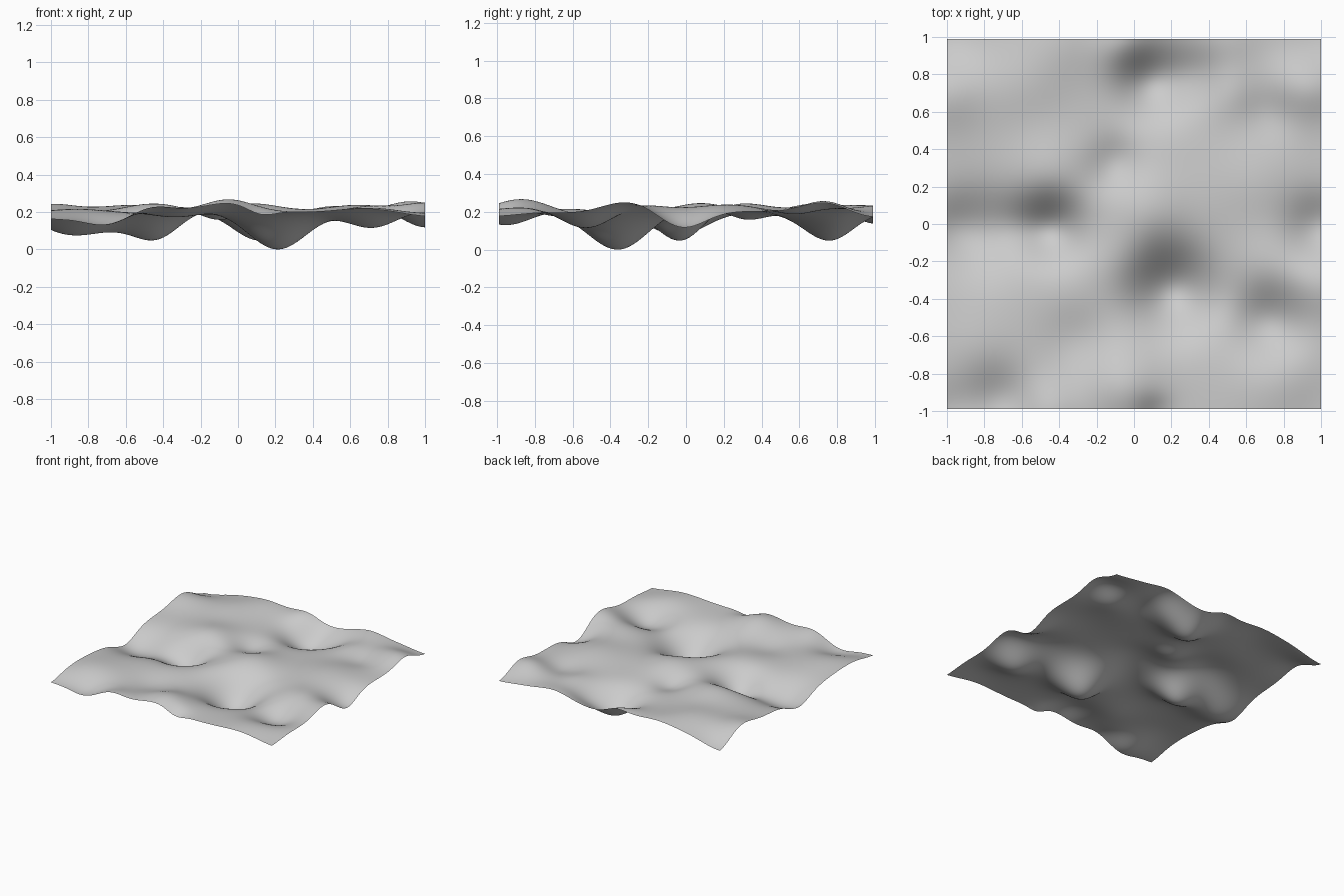
import bpy
import bmesh
from math import exp

cube = bpy.data.objects.get("Cube")
if cube:
    bpy.data.objects.remove(cube, do_unlink=True)

HALF_WIDTH, HALF_DEPTH, LEVEL = 1.0, 0.99, 0.2

# Hollows: x, y, depth, radius
hollows = [
    (.21, -.36, .2, .22), (-.44, -.03, .145, .17), (-.62, -.01, .03, .15),
    (-.84, -.05, .11, .22), (-1, -.02, .03, .15), (.1, .76, .15, .19),
    (.33, .8, .04, .15), (.72, -.53, .095, .19), (1, -.02, .09, .17),
    (-.1, .32, .05, .14), (-.72, -.95, .07, .18), (-.32, -.63, .03, .18),
    (.72, .6, .03, .15), (1, 1, .03, .2), (-1, 1, .07, .22),
    (-1, -1, .03, .15), (1, -1, .03, .25), (.12, -1.03, .04, .1),
]

# Hills: x, y, height, radius
hills = [
    (-.05, -.87, .07, .2), (-.45, -1, .035, .15), (.75, -.85, .035, .25),
    (1, -.32, .055, .2), (.87, .73, .05, .18), (1, .74, .025, .15),
    (-1, .72, .055, .2), (-.6, .74, .035, .22), (-.4, .97, .03, .2),
    (-.05, .95, .05, .15), (.5, 1, .035, .18), (-.45, .28, .05, .22),
    (.08, .07, .05, .22), (.65, .22, .04, .25), (.72, -.22, .035, .2),
    (-.07, -.2, .02, .18), (-.85, -.65, .02, .2), (-.3, -.35, .01, .2),
    (.52, .7, .025, .15),
]


def swell(bumps, x, y):
    """Sum of smooth round bumps at one point of the ground."""
    return sum(size * exp(-((x - cx) ** 2 + (y - cy) ** 2) / radius ** 2)
               for cx, cy, size, radius in bumps)


def make_material(name, colour):
    material = bpy.data.materials.new(name)
    material.use_nodes = True
    material.diffuse_color = colour
    shader = next(node for node in material.node_tree.nodes
                  if node.type == "BSDF_PRINCIPLED")
    shader.inputs["Base Color"].default_value = colour
    return material


# Rolling ground sheet
mesh = bpy.data.meshes.new("ground_sheet")
bm = bmesh.new()
bmesh.ops.create_grid(bm, x_segments=100, y_segments=100, size=1)
for vert in bm.verts:
    x, y = vert.co.x * HALF_WIDTH, vert.co.y * HALF_DEPTH
    vert.co = (x, y, LEVEL + swell(hills, x, y) - swell(hollows, x, y))

# Rest the lowest hollow on the floor
lowest = min(vert.co.z for vert in bm.verts)
for vert in bm.verts:
    vert.co.z -= lowest
for face in bm.faces:
    face.smooth = True
bm.to_mesh(mesh)
bm.free()

ground = bpy.data.objects.new("ground_sheet", mesh)
bpy.context.collection.objects.link(ground)
mesh.materials.append(make_material("light grey", (.6, .6, .6, 1)))
